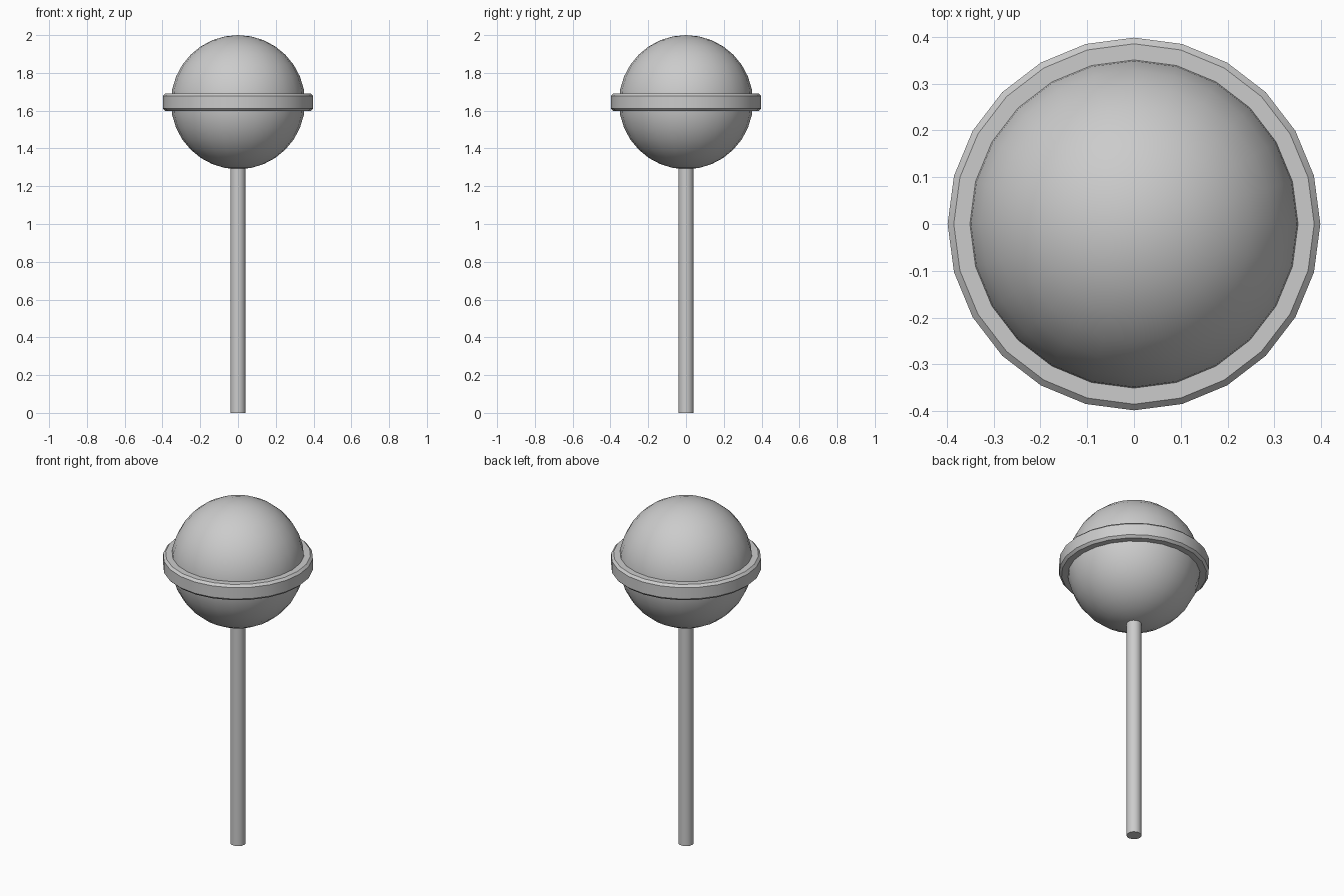
import bpy
import math

if "Cube" in bpy.data.objects:
    bpy.data.objects.remove(bpy.data.objects["Cube"])


def finish(name):
    obj = bpy.context.object
    obj.name = name
    bpy.ops.object.shade_smooth_by_angle(angle=math.radians(30))
    return obj


def cylinder(name, radius, z0, z1, sides, bevel=0):
    bpy.ops.mesh.primitive_cylinder_add(
        vertices=sides, radius=radius, depth=z1 - z0, location=(0, 0, (z0 + z1) / 2))
    obj = bpy.context.object
    if bevel:
        mod = obj.modifiers.new("chamfer", 'BEVEL')
        mod.width = bevel
        mod.segments = 1
        mod.limit_method = 'ANGLE'
        mod.angle_limit = math.radians(40)
        bpy.ops.object.modifier_apply(modifier=mod.name)
    return finish(name)


CENTRE = 1.645

# Stick, running slightly into the ball
cylinder("stick", 0.04, 0.0, 1.32, 16)

# Round candy ball
bpy.ops.mesh.primitive_uv_sphere_add(
    segments=24, ring_count=16, radius=0.355, location=(0, 0, CENTRE))
finish("candy_ball")

# Chamfered band around the middle
cylinder("candy_band", 0.398, CENTRE - 0.046, CENTRE + 0.046, 24, bevel=0.013)
